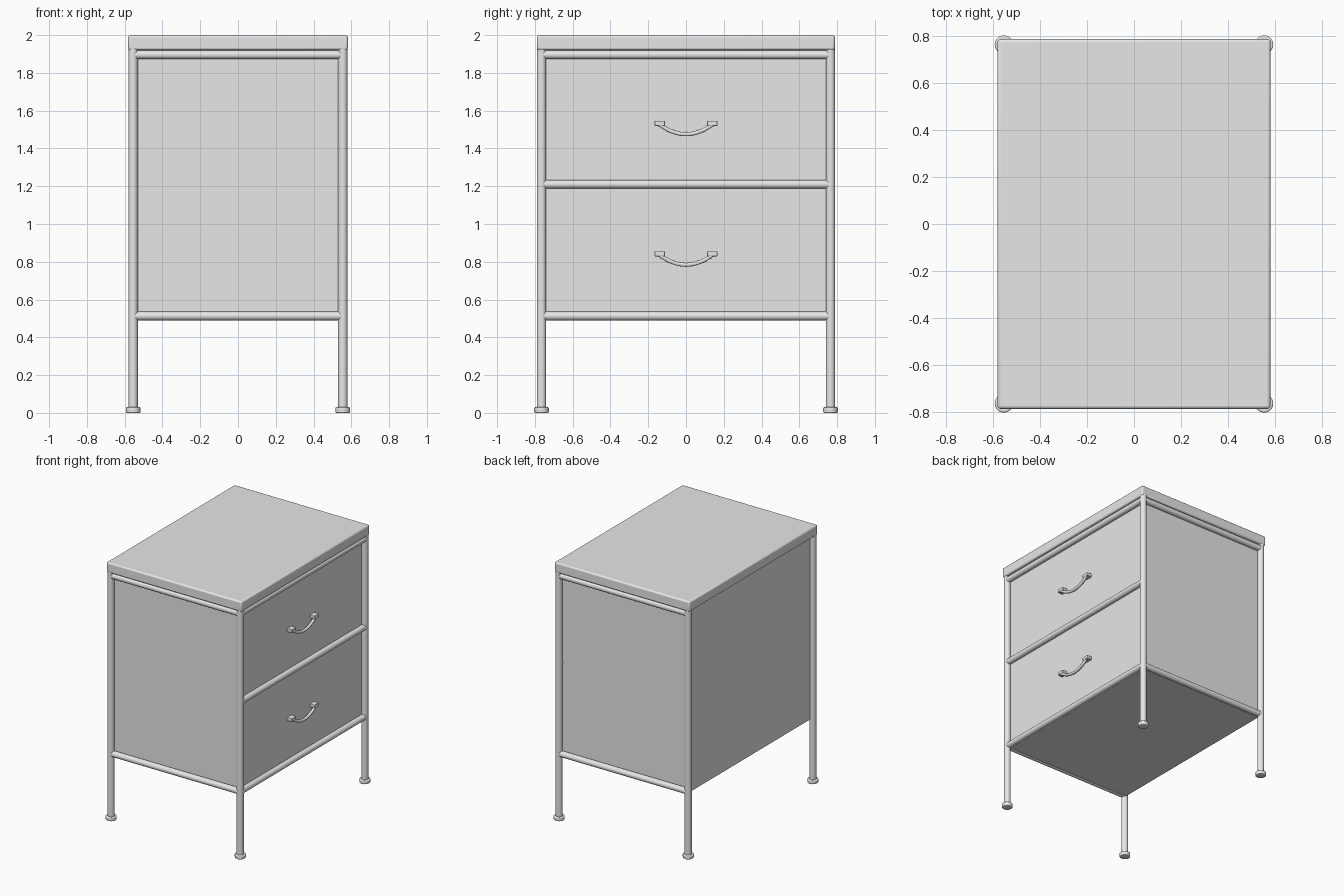
import bpy
from math import pi, radians
from mathutils import Vector

if "Cube" in bpy.data.objects:
    bpy.data.objects.remove(bpy.data.objects["Cube"])

grey = bpy.data.materials.new("light grey metal")
grey.use_nodes = True
colour = (0.8, 0.8, 0.8, 1)
grey.diffuse_color = colour
grey.node_tree.nodes["Principled BSDF"].inputs["Base Color"].default_value = colour


def finish(name, smooth=True):
    ob = bpy.context.object
    ob.name = name
    ob.data.materials.append(grey)
    if smooth:
        bpy.ops.object.shade_smooth_by_angle(angle=radians(40))
    return ob


def box(name, low, high, bevel=0):
    low, high = Vector(low), Vector(high)
    bpy.ops.mesh.primitive_cube_add(size=1, location=(low + high) / 2)
    bpy.context.object.scale = high - low
    bpy.ops.object.transform_apply(location=False, rotation=False, scale=True)
    ob = finish(name, bevel > 0)
    if bevel:
        mod = ob.modifiers.new("rounded edges", 'BEVEL')
        mod.width, mod.segments = bevel, 3
    return ob


def tube(name, start, end, radius, bevel=0):
    start, end = Vector(start), Vector(end)
    bpy.ops.mesh.primitive_cylinder_add(
        vertices=24, radius=radius, depth=(end - start).length,
        location=(start + end) / 2,
        rotation=(end - start).to_track_quat('Z', 'Y').to_euler())
    ob = finish(name)
    if bevel:
        mod = ob.modifiers.new("rounded rim", 'BEVEL')
        mod.width, mod.segments = bevel, 3
        mod.limit_method = 'ANGLE'
    return ob


LX, LY = 0.555, 0.765       # leg centre lines
TUBE = 0.025
LOW, MID, HIGH = 0.513, 1.21, 1.896   # rail heights

# Cabinet body and top slab
box("cabinet_body", (-0.548, -0.748, 0.495), (0.54, 0.748, 1.925))
box("top_slab", (-0.582, -0.788, 1.92), (0.582, 0.788, 2.0), 0.012)

# Tubular legs with feet
for sx, side in ((-1, "right"), (1, "left")):
    for sy, end in ((-1, "front"), (1, "back")):
        x, y = sx * LX, sy * LY
        tube(f"{end}_{side}_leg", (x, y, 0.01), (x, y, 1.93), TUBE)
        tube(f"{end}_{side}_foot", (x, y, 0), (x, y, 0.03), 0.039, 0.006)

# Rails across the two end panels
for sy, end in ((-1, "front"), (1, "back")):
    for z, level in ((LOW, "lower"), (HIGH, "upper")):
        tube(f"{end}_{level}_rail", (-LX, sy * LY, z), (LX, sy * LY, z), TUBE * 0.92)

# Rails framing the drawers
for z, level in ((LOW, "lower"), (MID, "middle"), (HIGH, "upper")):
    tube(f"drawer_{level}_rail", (LX, -LY, z), (LX, LY, z), TUBE * 0.92)


# Curved drawer pulls on square mounts
def drawer_pull(name, z):
    for sy, side in ((-1, "front"), (1, "back")):
        y = sy * 0.139
        box(f"{name}_{side}_mount", (0.53, y - 0.028, z - 0.013),
            (0.58, y + 0.028, z + 0.013), 0.004)
    data = bpy.data.curves.new(name, 'CURVE')
    data.dimensions = '3D'
    data.bevel_depth, data.bevel_resolution = 0.011, 3
    data.use_fill_caps = True
    spline = data.splines.new('POLY')
    steps = 16
    spline.points.add(steps)
    for i, point in enumerate(spline.points):
        t = 2 * i / steps - 1
        point.co = (0.568, 0.148 * t, z - 0.058 * (1 - t * t), 1)
    ob = bpy.data.objects.new(name, data)
    bpy.context.collection.objects.link(ob)
    bpy.ops.object.select_all(action='DESELECT')
    ob.select_set(True)
    bpy.context.view_layer.objects.active = ob
    bpy.ops.object.convert(target='MESH')
    finish(f"{name}_grip")


drawer_pull("upper_pull", 1.533)
drawer_pull("lower_pull", 0.842)
